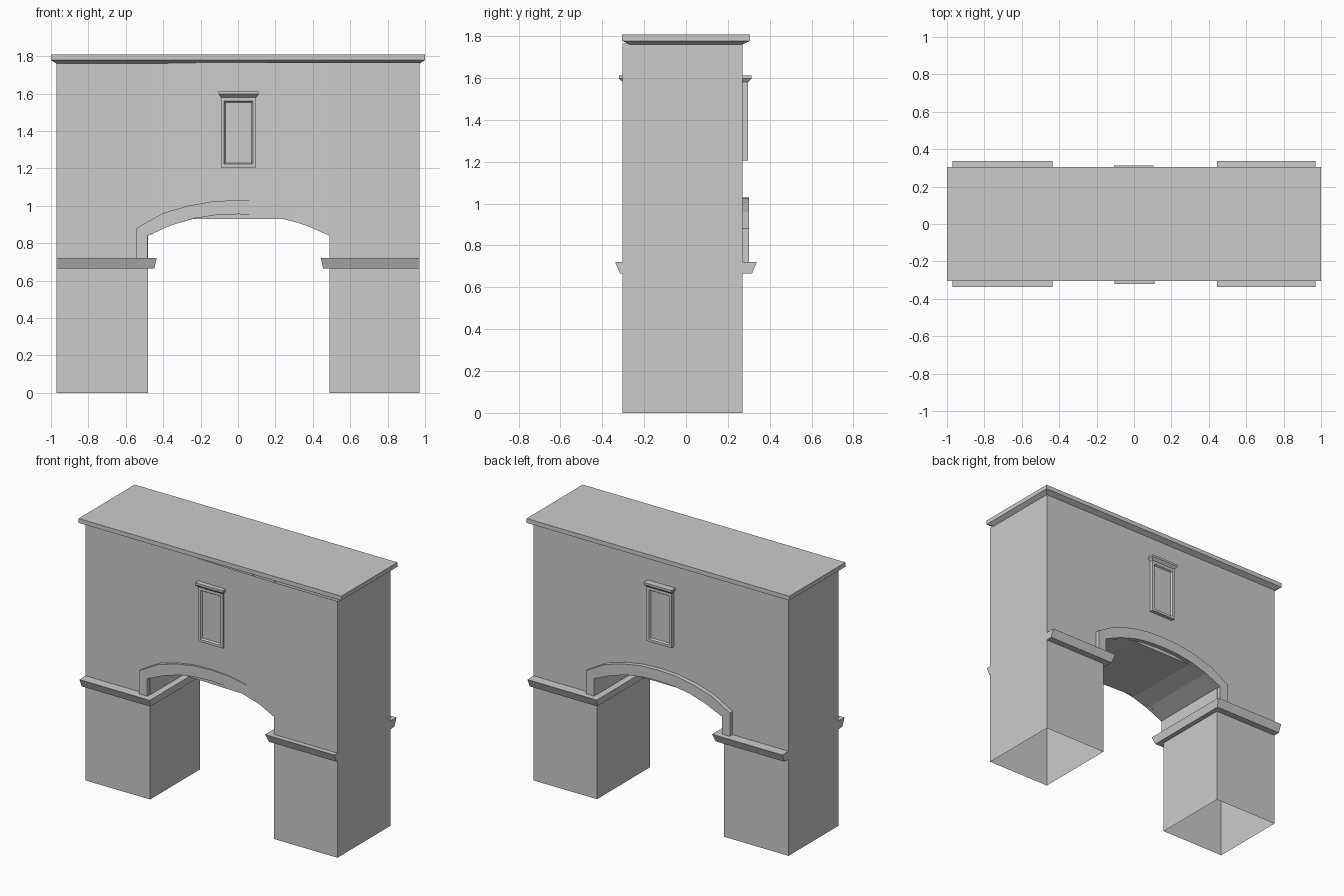
import bpy, bmesh

if "Cube" in bpy.data.objects:
    bpy.data.objects.remove(bpy.data.objects["Cube"])


def finish(name, bm):
    bmesh.ops.remove_doubles(bm, verts=bm.verts, dist=0.0001)
    bmesh.ops.recalc_face_normals(bm, faces=bm.faces)
    me = bpy.data.meshes.new(name)
    bm.to_mesh(me)
    bm.free()
    ob = bpy.data.objects.new(name, me)
    bpy.context.collection.objects.link(ob)
    return ob


def sweep(name, sections, closed=False, caps=True):
    """Skin a list of equal cross-sections (each a closed loop of points)."""
    bm = bmesh.new()
    rows = [[bm.verts.new(p) for p in s] for s in sections]
    n = len(rows[0])
    pairs = list(zip(rows, rows[1:])) + ([(rows[-1], rows[0])] if closed else [])
    for a, b in pairs:
        for i in range(n):
            j = (i + 1) % n
            bm.faces.new((a[i], a[j], b[j], b[i]))
    if caps and not closed:
        bm.faces.new(rows[0])
        bm.faces.new(rows[-1])
    return finish(name, bm)


def rect(x0, x1, y0, y1, z):
    return [(x0, y0, z), (x1, y0, z), (x1, y1, z), (x0, y1, z)]


XL, XR, IL, IR, YB, TOP = -0.97, 0.97, -0.48, 0.488, 0.27, 1.765


def front_y(x):
    # front wall leans forward slightly from the left pier to the right pier
    t = min(1, max(0, (x - IL) / (IR - IL)))
    return -0.27 - 0.034 * t


# Wall with arched opening, open underneath
bm = bmesh.new()


def quad(*pts):
    bm.faces.new([bm.verts.new(p) for p in pts])


arch = [(IL, 0.84), (-0.36, 0.895), (-0.24, 0.93), (0.24, 0.93), (0.37, 0.895), (IR, 0.84)]
strips = [((XL, 0), (IL, 0))] + list(zip(arch, arch[1:])) + [((IR, 0), (XR, 0))]
for (x0, z0), (x1, z1) in strips:
    f0, f1 = front_y(x0), front_y(x1)
    quad((x0, f0, z0), (x1, f1, z1), (x1, f1, TOP), (x0, f0, TOP))
    quad((x0, YB, z0), (x1, YB, z1), (x1, YB, TOP), (x0, YB, TOP))
    if z0 > 0:
        quad((x0, f0, z0), (x1, f1, z1), (x1, YB, z1), (x0, YB, z0))
for x, h in ((XL, TOP), (IL, 0.84), (IR, 0.84), (XR, TOP)):
    f = front_y(x)
    quad((x, f, 0), (x, YB, 0), (x, YB, h), (x, f, h))
finish("arch_wall", bm)

# Top cornice
sweep("cornice", [rect(-0.97, 0.97, -0.27, 0.27, 1.76),
                  rect(-1, 1, -0.305, 0.305, 1.778),
                  rect(-1, 1, -0.305, 0.305, 1.808)])

# Flared ledges wrapping three sides of each pier
for side, s, xi in (("left", -1, -IL), ("right", 1, IR)):
    secs = []
    for x, dx, y, dy in ((0.97, 0, -0.27, -1), (xi, -1, -0.27, -1),
                         (xi, -1, 0.27, 1), (0.97, 0, 0.27, 1)):
        secs.append([(s * (x + dx * ox), y + dy * oy, z) for ox, oy, z in
                     ((0, 0, 0.665), (0.033, 0.045, 0.665), (0.045, 0.068, 0.72), (0, 0, 0.72))])
    sweep(side + "_pier_ledge", secs)

# Raised arch mouldings, front and back
inner = [(0.486, 0.72), (0.486, 0.84), (0.36, 0.895), (0.24, 0.932), (0.12, 0.95), (0, 0.955)]
outer = [(0.547, 0.72), (0.547, 0.88), (0.405, 0.96), (0.27, 1.0), (0.135, 1.024), (0, 1.03)]


def mirrored(pts):
    return [(-x, z) for x, z in pts] + list(reversed(pts[:-1]))


for side, y0, y1 in (("front", -0.265, -0.297), ("back", 0.265, 0.30)):
    sweep(side + "_arch_moulding",
          [[(a + 0.003, y0, b), (a + 0.003, y1, b), (c + 0.003, y1, d), (c + 0.003, y0, d)]
           for (a, b), (c, d) in zip(mirrored(inner), mirrored(outer))])

# Framed panels with small hoods, front and back
for side, s, wall, face, cx in (("front", -1, 0.28, 0.302, 0.003), ("back", 1, 0.265, 0.296, -0.002)):
    def corners(w, z0, z1):
        return [(cx - w, z0), (cx + w, z0), (cx + w, z1), (cx - w, z1)]
    out_c, lip_c, in_c = corners(0.094, 1.205, 1.59), corners(0.077, 1.222, 1.56), corners(0.07, 1.229, 1.553)
    deep = face - 0.011
    sweep(side + "_panel_frame",
          [[(o[0], s * wall, o[1]), (o[0], s * face, o[1]),
            (l[0], s * face, l[1]), (i[0], s * deep, i[1]), (i[0], s * wall, i[1])]
           for o, l, i in zip(out_c, lip_c, in_c)], closed=True)
    pb = bmesh.new()
    pb.faces.new([pb.verts.new((x, s * deep, z)) for x, z in in_c])
    finish(side + "_panel", pb)
    hood = face + 0.018
    sweep(side + "_panel_hood",
          [rect(cx - w, cx + w, s * wall, s * y, z) for w, y, z in
           ((0.094, face, 1.58), (0.106, hood, 1.597), (0.106, hood, 1.612))])
